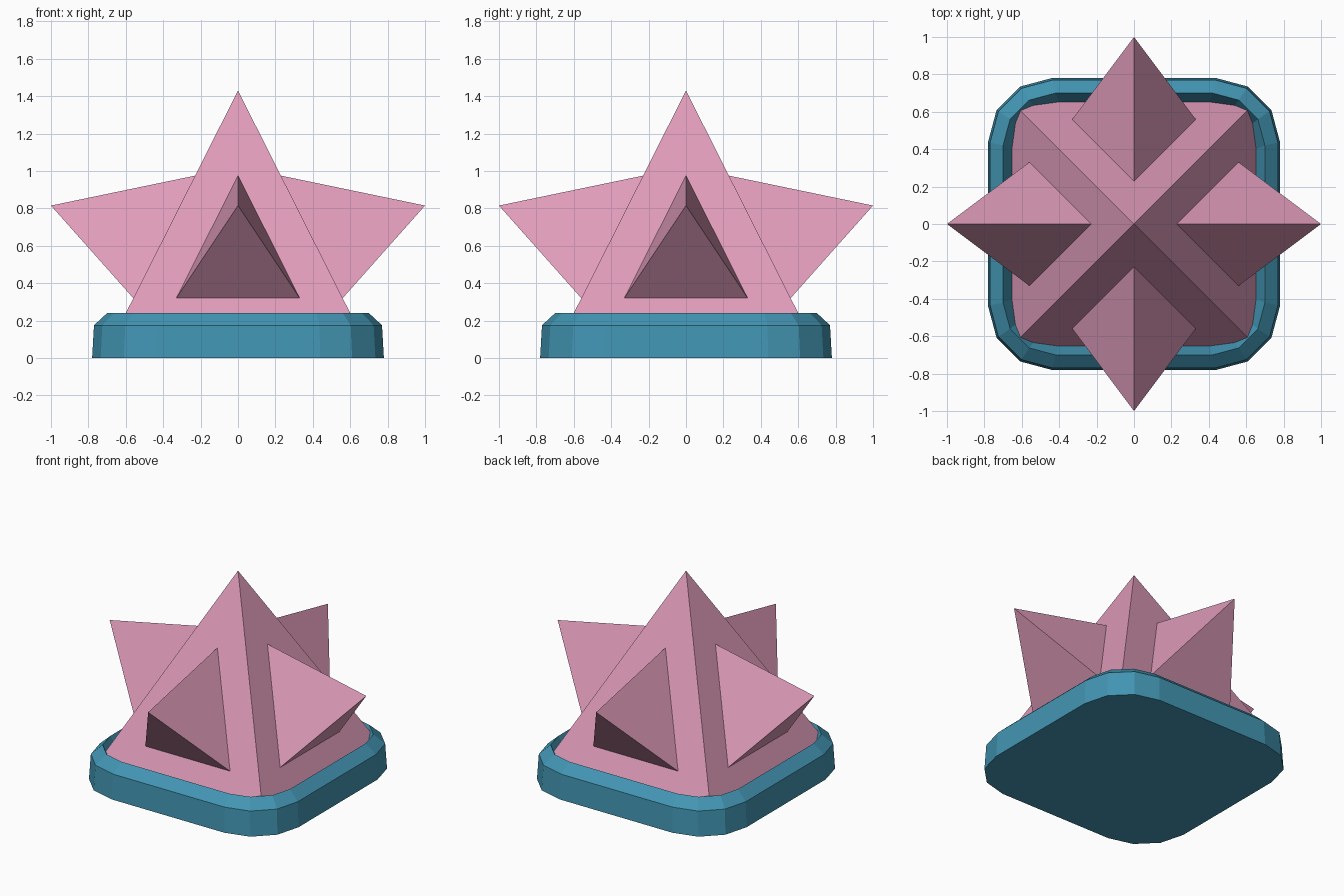
import bpy
import math
from mathutils import Matrix

if "Cube" in bpy.data.objects:
    bpy.data.objects.remove(bpy.data.objects["Cube"])


def material(name, rgb):
    m = bpy.data.materials.new(name)
    m.diffuse_color = (*rgb, 1)
    m.use_nodes = True
    m.node_tree.nodes["Principled BSDF"].inputs["Base Color"].default_value = m.diffuse_color
    return m


pink = material("pink", (0.74, 0.33, 0.49))
blue = material("blue", (0.055, 0.30, 0.45))


def add_mesh(name, verts, faces, mat):
    me = bpy.data.meshes.new(name)
    me.from_pydata(verts, [], faces)
    me.materials.append(mat)
    ob = bpy.data.objects.new(name, me)
    bpy.context.collection.objects.link(ob)
    return ob


def rounded_square(half, radius, z):
    """Outline with three flat segments per corner."""
    pts = []
    for q in range(4):
        cx = (half - radius) * (1 if q in (0, 3) else -1)
        cy = (half - radius) * (1 if q in (0, 1) else -1)
        for s in range(4):
            a = math.radians(q * 90 + s * 30)
            pts.append((cx + radius * math.cos(a), cy + radius * math.sin(a), z))
    return pts


# Base tray: stacked outlines, outside wall, chamfer, inside wall
rings = [(0.78, 0.34, 0), (0.77, 0.335, 0.175), (0.70, 0.28, 0.24), (0.65, 0.25, 0.13)]
verts = [p for r in rings for p in rounded_square(*r)]
n = 16
faces = [tuple(reversed(range(n))), tuple(range(3 * n, 4 * n))]
for k in range(3):
    for i in range(n):
        j = (i + 1) % n
        faces.append((k * n + i, k * n + j, (k + 1) * n + j, (k + 1) * n + i))
add_mesh("base_tray", verts, faces, blue)

# Central pyramid
APEX, SLOPE = 1.43, 1.19 / 0.60
zb = 0.13
h = (APEX - zb) / SLOPE
add_mesh("central_pyramid",
         [(-h, -h, zb), (h, -h, zb), (h, h, zb), (-h, h, zb), (0, 0, APEX)],
         [(3, 2, 1, 0), (0, 1, 4), (1, 2, 4), (2, 3, 4), (3, 0, 4)], pink)

# Side spikes: one tetrahedron on each pyramid face
low, high = 0.32, 0.975
yl, yh = -(APEX - low) / SLOPE, -(APEX - high) / SLOPE
for i, name in enumerate(("front", "right", "back", "left")):
    ob = add_mesh(name + "_spike",
                  [(-0.33, yl, low), (0.33, yl, low), (0, yh, high), (0, -1.0, 0.815)],
                  [(0, 1, 3), (1, 2, 3), (2, 0, 3)], pink)
    ob.data.transform(Matrix.Rotation(i * math.pi / 2, 4, 'Z'))
